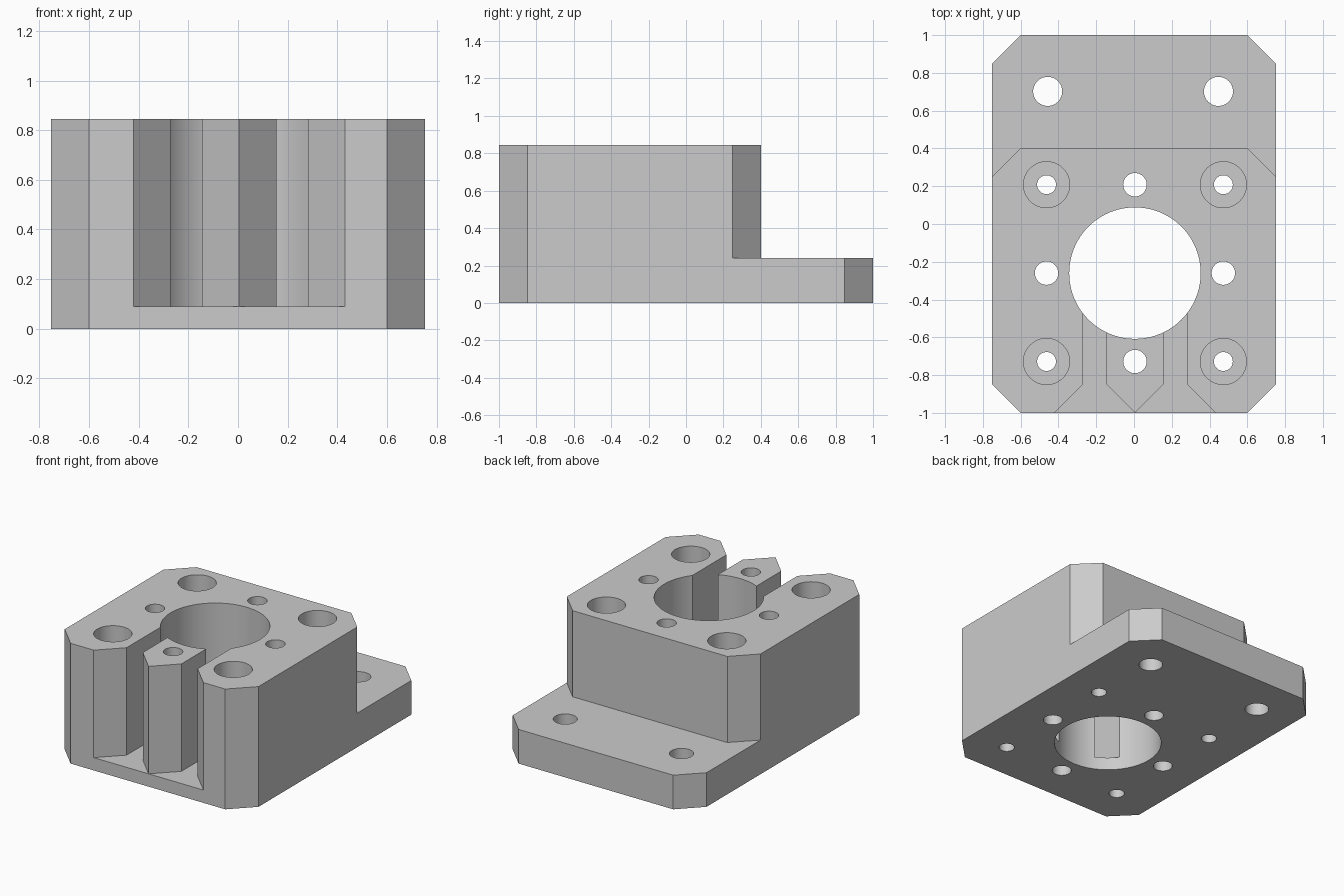
import bpy
import bmesh
from math import radians, sin, cos, tau

if "Cube" in bpy.data.objects:
    bpy.data.objects.remove(bpy.data.objects["Cube"], do_unlink=True)

# Overall sizes
W, L, C = 0.753, 1.0, 0.152      # half width, half length, corner chamfer
TOP, STEP, FLOOR = 0.845, 0.24, 0.09
CX, CY = 0.005, -0.26            # bore centre
PITCH = 0.468                    # screw offset from the bore centre

grey = bpy.data.materials.new("plain grey")
grey.use_nodes = True
colour = (0.6, 0.6, 0.6, 1)
grey.diffuse_color = colour
grey.node_tree.nodes["Principled BSDF"].inputs["Base Color"].default_value = colour


def prism(name, outline, z0, z1):
    """Extrude a flat outline between two heights."""
    bm = bmesh.new()
    face = bm.faces.new([bm.verts.new((x, y, z0)) for x, y in outline])
    grown = bmesh.ops.extrude_face_region(bm, geom=[face])["geom"]
    for v in grown:
        if isinstance(v, bmesh.types.BMVert):
            v.co.z = z1
    bmesh.ops.recalc_face_normals(bm, faces=bm.faces)
    mesh = bpy.data.meshes.new(name)
    bm.to_mesh(mesh)
    bm.free()
    mesh.materials.append(grey)
    obj = bpy.data.objects.new(name, mesh)
    bpy.context.collection.objects.link(obj)
    return obj


def circle(x, y, r, n=48):
    return [(x + r * cos(tau * i / n), y + r * sin(tau * i / n)) for i in range(n)]


def cut(outline, z0, z1=1.0):
    """Cut a prism out of the block."""
    cutter = prism("cutter", outline, z0, z1)
    cutter.hide_render = True
    mod = block.modifiers.new("cut", "BOOLEAN")
    mod.operation = "DIFFERENCE"
    mod.solver = "EXACT"
    mod.object = cutter
    bpy.ops.object.modifier_apply(modifier=mod.name)
    bpy.data.objects.remove(cutter, do_unlink=True)


# Full-height block with chamfered corners
block = prism("mounting_block", [
    (W - C, -L), (W, C - L), (W, L - C), (W - C, L),
    (C - W, L), (-W, L - C), (-W, C - L), (C - W, -L)], 0, TOP)
bpy.context.view_layer.objects.active = block
block.select_set(True)

# Step that leaves the low rear flange
edge = W - C
cut([(-edge, 0.4), (edge, 0.4), (edge + 0.3, 0.1), (edge + 0.3, 1.2),
     (-edge - 0.3, 1.2), (-edge - 0.3, 0.1)], STEP)

# Central bore
cut(circle(CX, CY, 0.348, 96), -0.1)

# Two front channels around a pointed middle post
inner, outer, flare, back = 0.15, 0.276, -0.85, -0.4
right = [(outer + 0.25, flare - 0.25), (outer, flare), (outer, back),
         (inner, back), (inner, flare)]
left = [(-x, y) for x, y in reversed(right)]
cut([(x + CX, y) for x, y in right + [(0, -L)] + left], FLOOR)

# Corner screws with counterbores
for sx in (-1, 1):
    for sy in (-1, 1):
        x, y = CX + sx * PITCH, CY + sy * PITCH
        cut(circle(x, y, 0.05), -0.1)
        cut(circle(x, y, 0.122), FLOOR)

# Plain holes midway between the corner screws
for dx, dy in ((1, 0), (-1, 0), (0, 1), (0, -1)):
    cut(circle(CX + dx * PITCH, CY + dy * PITCH, 0.062), -0.1)

# Flange holes
for sx in (-1, 1):
    cut(circle(sx * 0.452 - 0.005, 0.702, 0.077), -0.1)

bpy.ops.object.shade_smooth_by_angle(angle=radians(30))
